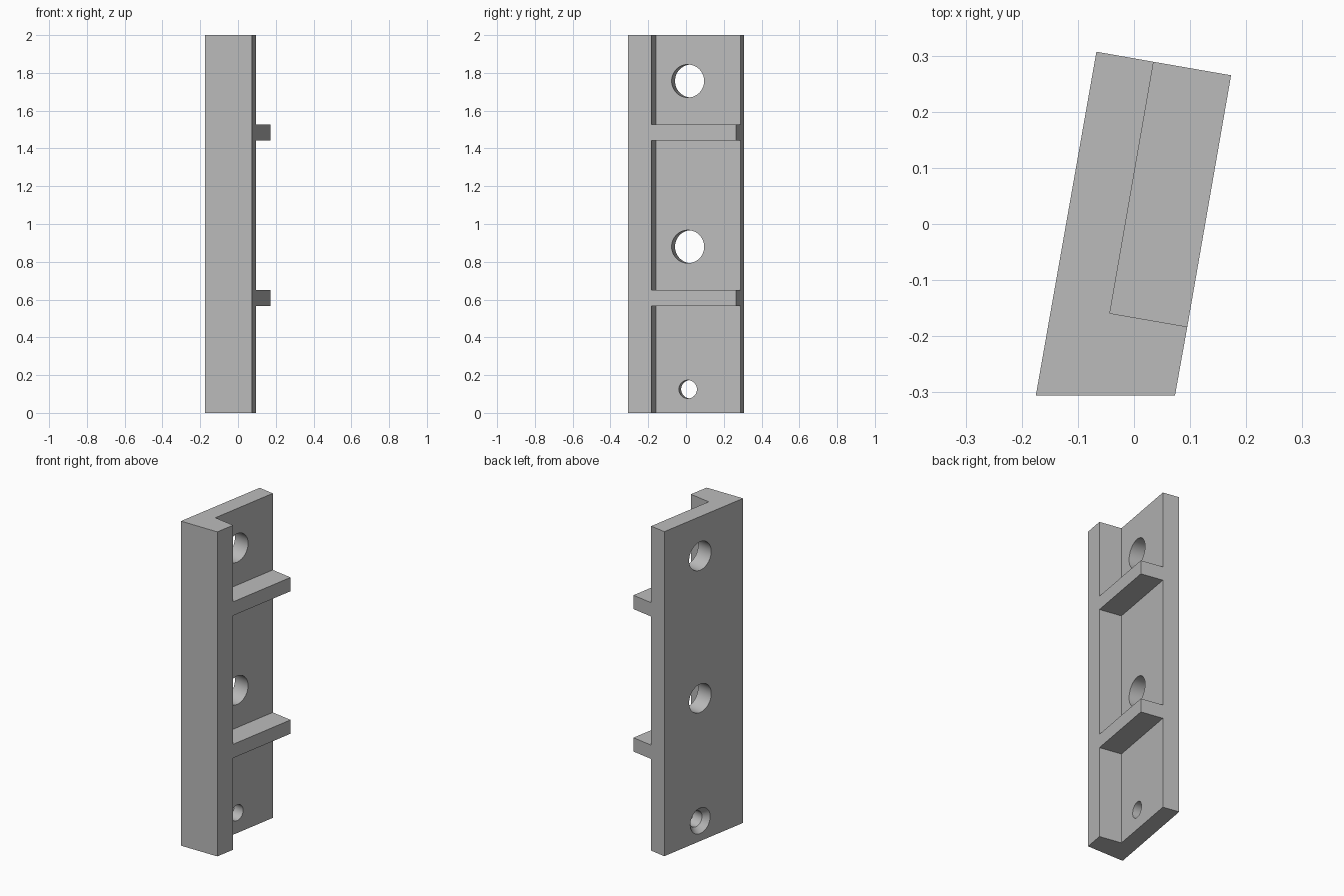
import bpy, bmesh, math
from mathutils import Matrix, Vector

if "Cube" in bpy.data.objects:
    bpy.data.objects.remove(bpy.data.objects["Cube"], do_unlink=True)

# One plain grey for the whole part
GREY = (0.5, 0.5, 0.5, 1)
grey = bpy.data.materials.new("plain grey")
grey.use_nodes = True
grey.diffuse_color = GREY
grey.node_tree.nodes["Principled BSDF"].inputs["Base Color"].default_value = GREY

NORMAL = Vector((0.985, -0.172, 0)).normalized()   # points out of the plate's inner face
INNER = Vector((-0.0135, 0.01, 0))                 # hole centre line on the inner face
THICK = 0.1035


def add_object(name, bm):
    bmesh.ops.recalc_face_normals(bm, faces=bm.faces)
    mesh = bpy.data.meshes.new(name)
    bm.to_mesh(mesh)
    bm.free()
    mesh.materials.append(grey)
    obj = bpy.data.objects.new(name, mesh)
    bpy.context.collection.objects.link(obj)
    return obj


def prism(name, outline, z0, z1):
    bm = bmesh.new()
    face = bm.faces.new([bm.verts.new((x, y, z0)) for x, y in outline])
    top = bmesh.ops.extrude_face_region(bm, geom=[face])["geom"]
    verts = [v for v in top if isinstance(v, bmesh.types.BMVert)]
    bmesh.ops.translate(bm, verts=verts, vec=(0, 0, z1 - z0))
    return add_object(name, bm)


def cut(target, z, depth, length, r_outer, r_inner):
    """Subtract a round cutter centred at a depth below the inner face."""
    bm = bmesh.new()
    place = Matrix.Translation(INNER - NORMAL * depth + Vector((0, 0, z)))
    turn = NORMAL.to_track_quat("Z", "Y").to_matrix().to_4x4()
    bmesh.ops.create_cone(bm, cap_ends=True, segments=48, radius1=r_outer,
                          radius2=r_inner, depth=length, matrix=place @ turn)
    cutter = add_object("hole_cutter", bm)
    cutter.hide_render = True
    mod = target.modifiers.new("hole", "BOOLEAN")
    mod.operation, mod.solver, mod.object = "DIFFERENCE", "EXACT", cutter
    bpy.context.view_layer.objects.active = target
    bpy.ops.object.modifier_apply(modifier=mod.name)
    bpy.data.objects.remove(cutter, do_unlink=True)


# Angled bracket: back plate with a front flange
bracket = prism("bracket", [(-0.175, -0.306), (0.073, -0.306), (0.095, -0.183),
                            (-0.043, -0.159), (0.035, 0.289), (-0.067, 0.307)], 0, 2)

# Two large through holes and a small countersunk one
for z, r in ((1.757, 0.0875), (0.88, 0.0875), (0.125, 0.0485)):
    cut(bracket, z, THICK / 2, THICK + 0.06, r, r)
SINK = 0.033
cut(bracket, 0.125, THICK - SINK / 2 + 0.0005, SINK + 0.001, 0.079, 0.0485)

bpy.ops.object.select_all(action="DESELECT")
bracket.select_set(True)
bpy.context.view_layer.objects.active = bracket
bpy.ops.object.shade_smooth_by_angle(angle=math.radians(25))

# Cross ribs between flange and plate
for name, z in (("lower_rib", 0.565), ("upper_rib", 1.443)):
    prism(name, [(-0.043, -0.159), (0.095, -0.183), (0.173, 0.265), (0.035, 0.289)],
          z, z + 0.085)
